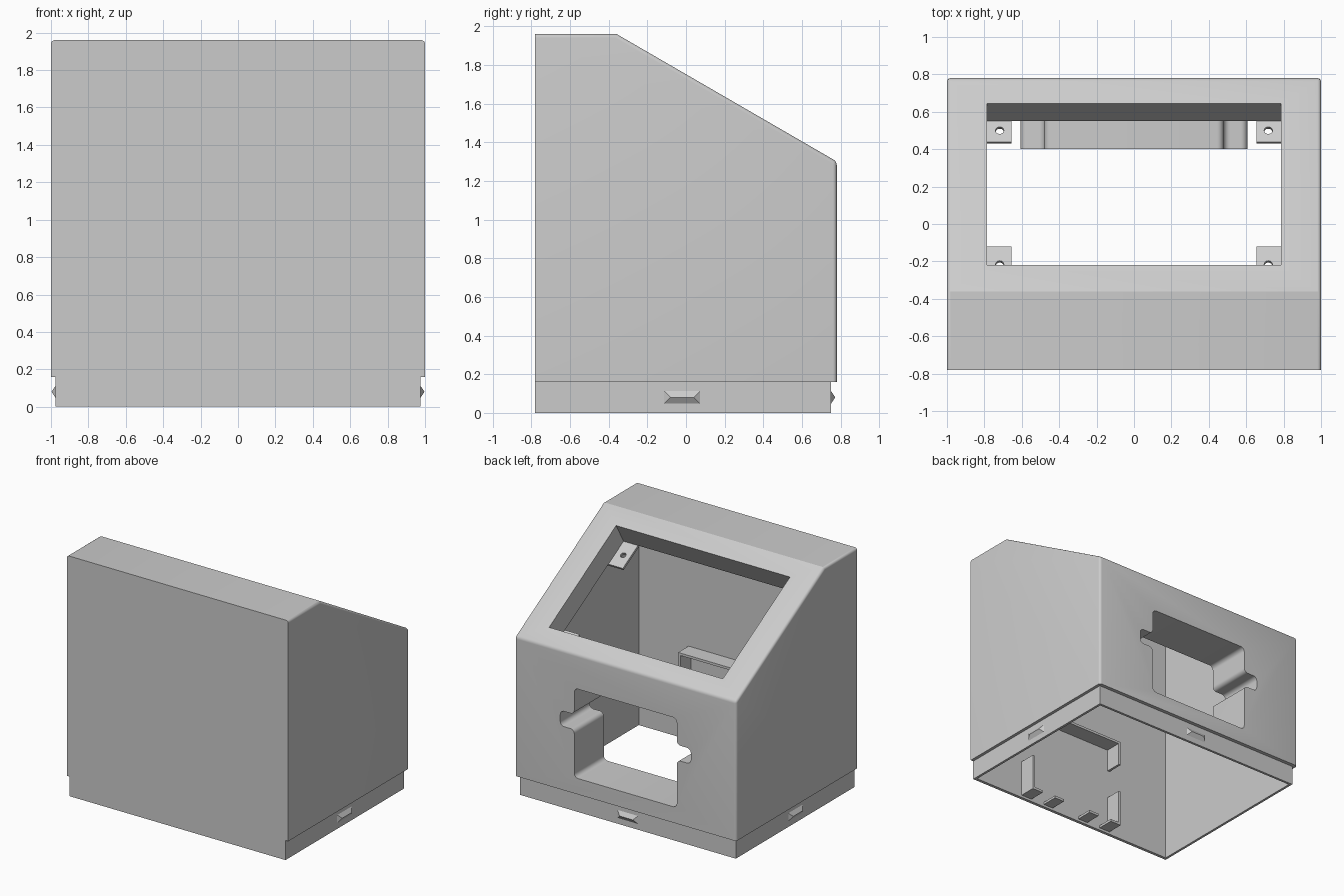
import bpy, bmesh, math
from mathutils import Matrix

if "Cube" in bpy.data.objects:
    bpy.data.objects.remove(bpy.data.objects["Cube"], do_unlink=True)

grey = bpy.data.materials.new("light_grey_plastic")
grey.use_nodes = True
colour = (0.6, 0.6, 0.6, 1)
grey.diffuse_color = colour
grey.node_tree.nodes["Principled BSDF"].inputs["Base Color"].default_value = colour

# Outer size and roof slope
FRONT, BACK, CREASE, TOP, EAVE, RIM = -0.78, 0.78, -0.36, 1.96, 1.30, 0.16
PITCH = math.atan2(TOP - EAVE, BACK - CREASE)
SLOPE = Matrix.Translation((0, CREASE, TOP)) @ Matrix.Rotation(-PITCH, 4, 'X')


def finish(name, bm, matrix=None):
    bmesh.ops.recalc_face_normals(bm, faces=bm.faces)
    if matrix:
        bm.transform(matrix)
    mesh = bpy.data.meshes.new(name)
    bm.to_mesh(mesh)
    bm.free()
    mesh.materials.append(grey)
    obj = bpy.data.objects.new(name, mesh)
    bpy.context.collection.objects.link(obj)
    return obj


def prism(points, axis, lo, hi):
    """Extrude a 2D outline along x or y."""
    bm = bmesh.new()
    place = (lambda a, b: (lo, a, b)) if axis == 'x' else (lambda a, b: (a, lo, b))
    face = bm.faces.new([bm.verts.new(place(a, b)) for a, b in points])
    new = bmesh.ops.extrude_face_region(bm, geom=[face])["geom"]
    move = (hi - lo, 0, 0) if axis == 'x' else (0, hi - lo, 0)
    bmesh.ops.translate(bm, verts=[v for v in new if isinstance(v, bmesh.types.BMVert)], vec=move)
    return bm


def box(name, x, y, z, matrix=None):
    outline = [(y[0], z[0]), (y[1], z[0]), (y[1], z[1]), (y[0], z[1])]
    return finish(name, prism(outline, 'x', x[0], x[1]), matrix)


def combine(target, tool, operation):
    mod = target.modifiers.new("combine", 'BOOLEAN')
    mod.operation, mod.object, mod.solver = operation, tool, 'EXACT'
    bpy.context.view_layer.objects.active = target
    bpy.ops.object.modifier_apply(modifier=mod.name)
    bpy.data.objects.remove(tool, do_unlink=True)


def smooth(obj):
    bpy.ops.object.select_all(action='DESELECT')
    obj.select_set(True)
    bpy.context.view_layer.objects.active = obj
    bpy.ops.object.shade_smooth_by_angle(angle=math.radians(25))


# Case with rounded roof sides and back edges
bm = prism([(FRONT, RIM), (BACK, RIM), (BACK, EAVE), (CREASE, TOP), (FRONT, TOP)], 'x', -1, 1)
rounded = []
for e in bm.edges:
    mid = (e.verts[0].co + e.verts[1].co) / 2
    side = abs(mid.x) > 0.99 and mid.y > FRONT + 0.01
    eave = abs(mid.x) < 0.01 and mid.y > BACK - 0.01
    if mid.z > RIM + 0.01 and (side or eave):
        rounded.append(e)
bmesh.ops.bevel(bm, geom=rounded, offset=0.02, segments=4, profile=0.5, affect='EDGES')
case = finish("case", bm)

# Recessed bottom lip, then hollow it all out
combine(case, box("lip", (-0.975, 0.975), (FRONT, 0.75), (0, RIM + 0.1)), 'UNION')
cavity = [(-0.755, -0.1), (0.73, -0.1), (0.73, 1.277), (-0.372, 1.915), (-0.755, 1.915)]
combine(case, finish("cavity", prism(cavity, 'x', -0.955, 0.955)), 'DIFFERENCE')

# Deep frame around the sloping window
combine(case, box("frame", (-0.83, 0.83), (0.09, 1.235), (-0.19, -0.01), SLOPE), 'UNION')
combine(case, box("window", (-0.785, 0.785), (0.162, 1.161), (-0.25, 0.1), SLOPE), 'DIFFERENCE')


def socket(name, grow, lo, hi):
    """Rounded rectangle with a notch on each side."""
    w, n = 0.463 + grow, 0.59 + grow
    b, t = 0.29 - grow, 1.02 + grow
    p, q = 0.68 - grow, 0.805 + grow
    half = [(w, b), (w, p), (n, p), (n, q), (w, q), (w, t)]
    bm = prism(half + [(-x, z) for x, z in reversed(half)], 'y', lo, hi)
    along = [e for e in bm.edges if abs(e.verts[0].co.y - e.verts[1].co.y) > 0.01]
    bmesh.ops.bevel(bm, geom=along, offset=0.035, segments=6, profile=0.5, affect='EDGES')
    return finish(name, bm)


# Socket opening in the back with its thin sleeve
combine(case, socket("sleeve", 0.016, 0.40, 0.76), 'UNION')
combine(case, socket("opening", 0, 0.3, 0.9), 'DIFFERENCE')
smooth(case)

# Screw tabs under the window frame
for side, sx in (("left", 1), ("right", -1)):
    for row, start, end, hole in (("upper", 0.09, 0.387, 0.277), ("lower", 1.034, 1.235, 1.104)):
        xs = sorted((sx * 0.655, sx * 0.83))
        tab = box(f"{side}_{row}_screw_tab", xs, (start, end), (-0.21, -0.19), SLOPE)
        bm = bmesh.new()
        bmesh.ops.create_cone(bm, cap_ends=True, segments=24, radius1=0.022, radius2=0.022, depth=0.1,
                              matrix=Matrix.Translation((sx * 0.718, hole, -0.2)))
        combine(tab, finish("screw_hole", bm, SLOPE), 'DIFFERENCE')
        smooth(tab)


def snap(name, matrix):
    """Wedge ridge with tapered ends, pointing along +x."""
    bm = bmesh.new()
    lo, hi = [[bm.verts.new((-0.005, y, z)) for y in (-0.1, 0.1)] for z in (0.04, 0.12)]
    ridge = [bm.verts.new((0.022, y, 0.08)) for y in (-0.06, 0.06)]
    for f in ((lo[0], lo[1], ridge[1], ridge[0]), (ridge[0], ridge[1], hi[1], hi[0]),
              (lo[0], ridge[0], hi[0]), (lo[1], hi[1], ridge[1]), (lo[0], hi[0], hi[1], lo[1])):
        bm.faces.new(f)
    finish(name, bm, matrix)


# Snap ridges on the lip
for name, x, y, turn in (("left_snap", 0.975, -0.02, 0), ("right_snap", -0.975, -0.02, 180),
                         ("back_snap", 0, 0.75, 90)):
    snap(name, Matrix.Translation((x, y, 0)) @ Matrix.Rotation(math.radians(turn), 4, 'Z'))

# Board holder inside the front wall: top rail, split side rails, bottom feet
MID, HALF, DEPTH = 0.06, 0.445, (-0.757, -0.62)
box("holder_top_rail", (MID - HALF, MID + HALF), DEPTH, (0.745, 0.765))
for side, s in (("left", 1), ("right", -1)):
    xs = sorted((MID + s * HALF, MID + s * (HALF - 0.02)))
    box(f"{side}_holder_upper_rail", xs, DEPTH, (0.56, 0.75))
    box(f"{side}_holder_lower_rail", xs, DEPTH, (0.02, 0.32))
    for part, near, far in (("outer", HALF - 0.1, HALF), ("inner", 0.13, 0.22)):
        box(f"{side}_holder_{part}_foot", sorted((MID + s * near, MID + s * far)), DEPTH, (0.02, 0.04))
